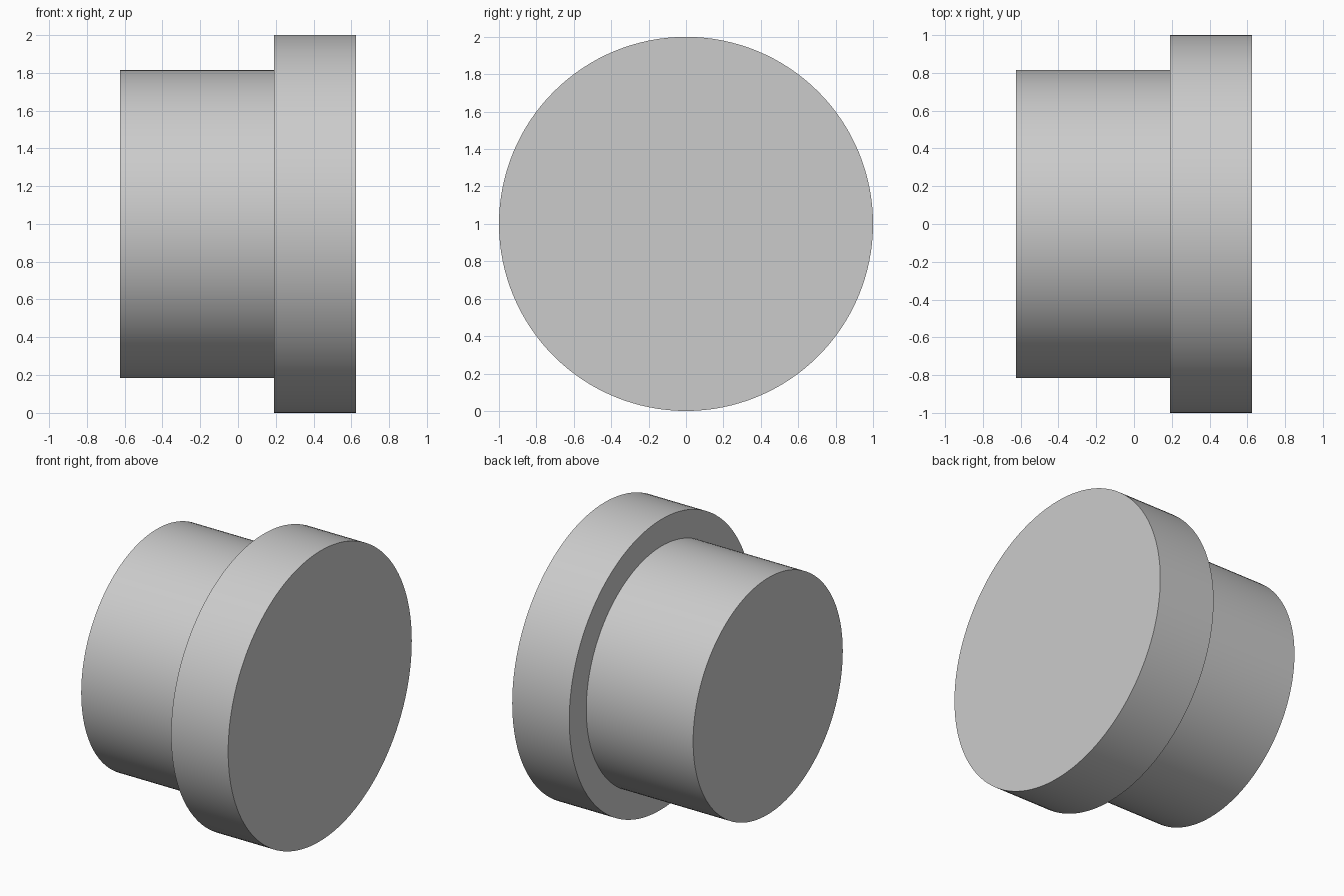
import bpy
import bmesh
import math
from mathutils import Matrix, Vector

cube = bpy.data.objects.get("Cube")
if cube:
    bpy.data.objects.remove(cube, do_unlink=True)

SIDES = 128
HALF_LENGTH = 0.625
STEP_X = 0.19
SHANK_RADIUS = 0.815
FLANGE_RADIUS = 1.0

# Plain grey material
grey = bpy.data.materials.new("plain grey")
grey.use_nodes = True
colour = (0.6, 0.6, 0.6, 1)
grey.diffuse_color = colour
grey.node_tree.nodes["Principled BSDF"].inputs["Base Color"].default_value = colour


def lathe_x(name, profile, height):
    """Revolve (x, radius) points about the x axis and cap both ends."""
    bm = bmesh.new()
    rings = []
    for x, radius in profile:
        ring = []
        for i in range(SIDES):
            a = math.tau * i / SIDES
            ring.append(bm.verts.new((x, radius * math.cos(a), radius * math.sin(a))))
        rings.append(ring)
    for lower, upper in zip(rings, rings[1:]):
        for i in range(SIDES):
            j = (i + 1) % SIDES
            bm.faces.new((lower[i], lower[j], upper[j], upper[i]))
    bm.faces.new(rings[0])
    bm.faces.new(rings[-1])
    bmesh.ops.recalc_face_normals(bm, faces=bm.faces)
    bmesh.ops.transform(bm, matrix=Matrix.Translation(Vector((0, 0, height))), verts=bm.verts)
    mesh = bpy.data.meshes.new(name)
    bm.to_mesh(mesh)
    bm.free()
    mesh.materials.append(grey)
    obj = bpy.data.objects.new(name, mesh)
    bpy.context.collection.objects.link(obj)
    return obj


# Solid round plug: narrow shank stepping out to a wide flange
plug = lathe_x("flanged_plug", [
    (-HALF_LENGTH, SHANK_RADIUS),
    (STEP_X, SHANK_RADIUS),
    (STEP_X, FLANGE_RADIUS),
    (HALF_LENGTH, FLANGE_RADIUS),
], FLANGE_RADIUS)

# Smooth walls with crisp rims
bpy.ops.object.select_all(action="DESELECT")
plug.select_set(True)
bpy.context.view_layer.objects.active = plug
bpy.ops.object.shade_smooth_by_angle(angle=math.radians(30))
